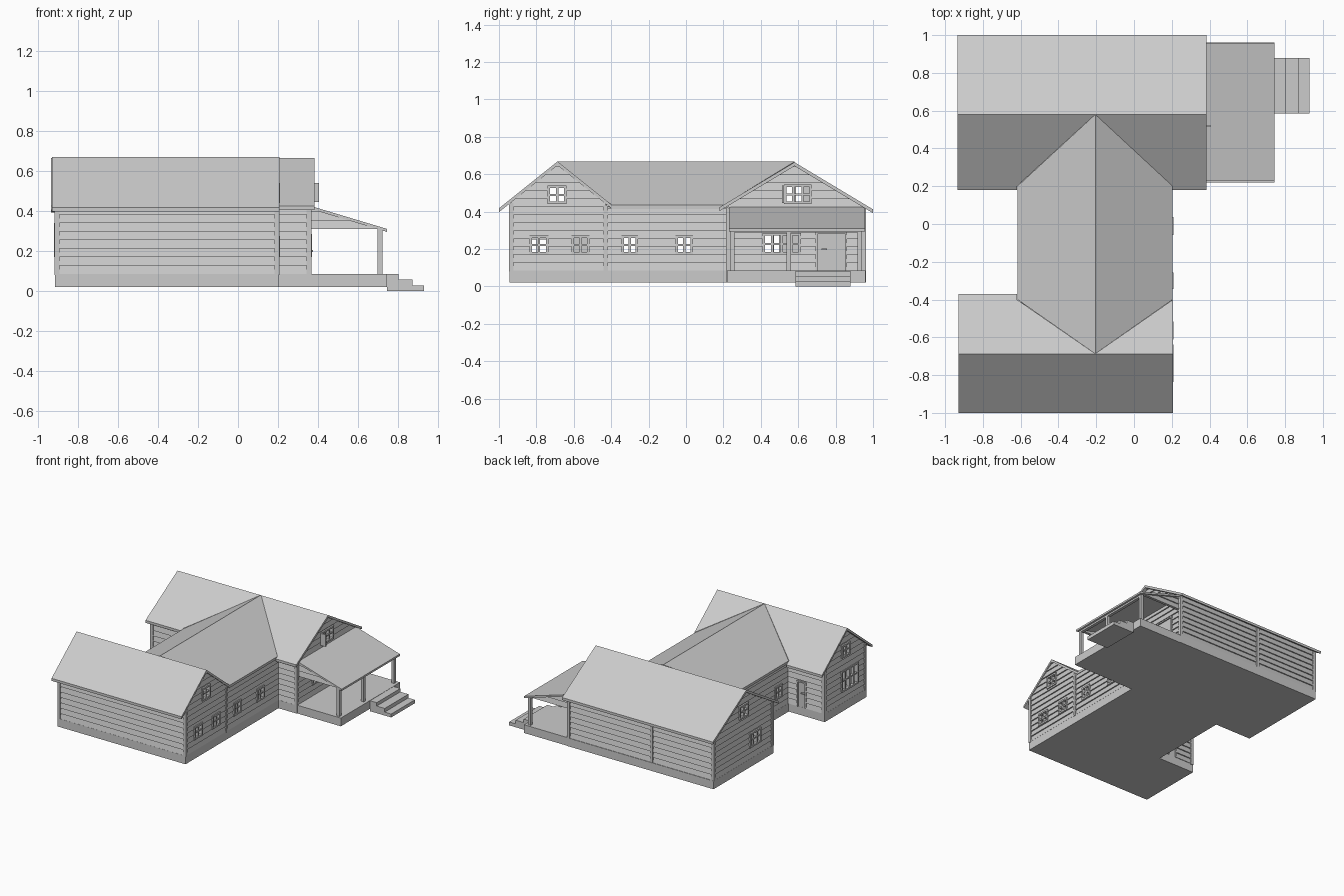
import bpy, bmesh

if "Cube" in bpy.data.objects:
    bpy.data.objects.remove(bpy.data.objects["Cube"])

FLOOR, ROW = 0.085, 0.0425
EAST, WEST = 0.195, -0.905


def new_object(name, bm):
    bmesh.ops.recalc_face_normals(bm, faces=bm.faces)
    mesh = bpy.data.meshes.new(name)
    bm.to_mesh(mesh)
    bm.free()
    ob = bpy.data.objects.new(name, mesh)
    bpy.context.collection.objects.link(ob)
    return ob


def add_prism(bm, a, b):
    """Join two matching rings into a closed solid."""
    va, vb = [bm.verts.new(p) for p in a], [bm.verts.new(p) for p in b]
    bm.faces.new(va)
    bm.faces.new(vb[::-1])
    n = len(va)
    for i in range(n):
        j = (i + 1) % n
        bm.faces.new((va[i], vb[i], vb[j], va[j]))


def add_box(bm, x0, x1, y0, y1, z0, z1):
    ring = [(x0, y0), (x1, y0), (x1, y1), (x0, y1)]
    add_prism(bm, [(x, y, z0) for x, y in ring], [(x, y, z1) for x, y in ring])


def box(name, *d):
    bm = bmesh.new()
    add_box(bm, *d)
    return new_object(name, bm)


def to_world(axis, plane, sign, u, out, z):
    d = plane + sign * out
    return (d, u, z) if axis == 'x' else (u, d, z)


def wall_box(bm, axis, plane, sign, u0, u1, o0, o1, z0, z1):
    a = to_world(axis, plane, sign, u0, o0, z0)
    b = to_world(axis, plane, sign, u1, o1, z1)
    lo, hi = [min(p) for p in zip(a, b)], [max(p) for p in zip(a, b)]
    add_box(bm, lo[0], hi[0], lo[1], hi[1], lo[2], hi[2])


def wall(name, axis, plane, sign, u0, u1, top, gable=None, holes=(), z0=FLOOR):
    """Clapboard wall facing sign*axis; gable = (centre, apex z, slope)."""
    cuts = {z0, top}
    k = 1
    while z0 + k * ROW < top:
        cuts.add(z0 + k * ROW)
        k += 1
    for h in holes:
        cuts |= {h[2], h[3]}
    if gable:
        c, apex, slope = gable
        cuts |= {z for z in (apex - slope * abs(u0 - c), apex - slope * abs(u1 - c)) if z0 < z < top}

    def span(z):
        if not gable:
            return u0, u1
        half = max(apex - z, 0.0005) / slope
        return max(u0, c - half), min(u1, c + half)

    bm = bmesh.new()
    zs = sorted(cuts)
    for za, zb in zip(zs, zs[1:]):
        if zb - za < 1e-4:
            continue
        row = int(((za + zb) / 2 - z0) / ROW)
        oa, ob = [0.009 * (1 - (z - z0 - row * ROW) / ROW) for z in (za, zb)]
        (la, ha), (lb, hb) = span(za), span(zb)
        edges = [(la, lb)]
        for h in sorted(holes):
            if h[2] < (za + zb) / 2 < h[3]:
                edges += [(h[0], h[0]), (h[1], h[1])]
        edges.append((ha, hb))
        for (pa, pb), (qa, qb) in zip(edges[::2], edges[1::2]):
            ring = [(oa, za), (ob, zb), (-0.012, zb), (-0.012, za)]
            add_prism(bm,
                      [to_world(axis, plane, sign, pa if z == za else pb, o, z) for o, z in ring],
                      [to_world(axis, plane, sign, qa if z == za else qb, o, z) for o, z in ring])
    new_object(name, bm)


def window(name, axis, plane, sign, hole, cols=2):
    u0, u1, z0, z1 = hole
    bm = bmesh.new()

    def bar(a, b, c, d, o=0.014):
        wall_box(bm, axis, plane, sign, a, b, -0.014, o, c, d)
    w = 0.013
    bar(u0, u0 + w, z0, z1)
    bar(u1 - w, u1, z0, z1)
    bar(u0, u1, z0, z0 + w)
    bar(u0, u1, z1 - w, z1)
    for i in range(1, cols):
        m = u0 + (u1 - u0) * i / cols
        bar(m - 0.006, m + 0.006, z0, z1, 0.01)
    m = (z0 + z1) / 2
    bar(u0, u1, m - 0.005, m + 0.005, 0.008)
    new_object(name, bm)


def door(name, axis, plane, sign, hole, knob):
    u0, u1, z0, z1 = hole
    bm = bmesh.new()
    w = 0.01
    wall_box(bm, axis, plane, sign, u0 + w, u1 - w, -0.01, 0.004, z0, z1 - w)
    wall_box(bm, axis, plane, sign, u0, u0 + w, -0.014, 0.013, z0, z1)
    wall_box(bm, axis, plane, sign, u1 - w, u1, -0.014, 0.013, z0, z1)
    wall_box(bm, axis, plane, sign, u0, u1, -0.014, 0.013, z1 - w, z1)
    wall_box(bm, axis, plane, sign, knob, knob + 0.03, 0.004, 0.02, 0.195, 0.203)
    new_object(name, bm)


def roof(name, polys, height, t=0.02):
    bm = bmesh.new()
    for poly in polys:
        top = [(x, y, height(x, y)) for x, y in poly]
        add_prism(bm, top, [(x, y, z - t) for x, y, z in top])
    new_object(name, bm)


# Foundations
box("south_foundation", -0.915, 0.203, -0.945, -0.425, 0.02, FLOOR)
box("middle_foundation", -0.6, 0.203, -0.425, 0.215, 0.02, FLOOR)
box("north_foundation", -0.915, 0.365, 0.215, 0.963, 0.02, FLOOR)

# Roofs
RS, RN, RX = -0.687, 0.58, -0.205
roof("south_roof", [
    [(-0.93, -1), (0.207, -1), (0.207, RS), (-0.93, RS)],
    [(-0.93, RS), (RX, RS), (-0.62, -0.40), (-0.62, -0.37), (-0.93, -0.37)],
    [(RX, RS), (0.207, RS), (0.207, -0.40)]],
    lambda x, y: 0.668 - 0.8 * abs(y - RS))
roof("north_roof", [
    [(-0.935, RN), (0.383, RN), (0.383, 1), (-0.935, 1)],
    [(-0.935, RN), (RX, RN), (-0.62, 0.2), (-0.62, 0.18), (-0.935, 0.18)],
    [(RX, RN), (0.383, RN), (0.383, 0.18), (0.205, 0.18), (0.205, 0.2)]],
    lambda x, y: 0.664 - 0.6 * abs(y - RN))
roof("middle_roof", [
    [(RX, RS), (0.205, -0.40), (0.205, 0.2), (RX, RN)],
    [(RX, RS), (-0.617, -0.40), (-0.617, 0.2), (RX, RN)]],
    lambda x, y: 0.667 - 0.565 * abs(x - RX))

# Walls with their openings: (u0, u1, z0, z1)
GS, GN = (RS, 0.65, 0.8), (RN, 0.646, 0.6)
south_east = [(-0.837, -0.735, 0.17, 0.273), (-0.612, -0.515, 0.17, 0.273), (-0.74, -0.638, 0.44, 0.54)]
south_west = [(-0.845, -0.635, 0.17, 0.34), (-0.74, -0.638, 0.44, 0.54)]
middle = [(-0.345, -0.257, 0.17, 0.273), (-0.057, 0.037, 0.17, 0.273)]
north_east = [(0.41, 0.615, 0.17, 0.285), (0.525, 0.672, 0.44, 0.545)]
north_west = [(0.37, 0.51, 0.17, 0.285), (0.525, 0.64, 0.44, 0.545)]
porch_door = (0.692, 0.862, FLOOR, 0.29)
side_door = (-0.755, -0.675, FLOOR, 0.29)
wall("south_east_wall", 'x', EAST, 1, -0.935, -0.43, 0.65, GS, south_east)
wall("south_west_wall", 'x', WEST, -1, -0.935, -0.43, 0.65, GS, south_west)
wall("south_front_wall", 'y', -0.935, -1, WEST, EAST, 0.445)
wall("south_inner_wall", 'y', -0.43, 1, WEST, -0.59, 0.435, None, [side_door])
wall("middle_east_wall", 'x', EAST, 1, -0.43, 0.225, 0.42, None, middle)
wall("middle_west_wall", 'x', -0.59, -1, -0.43, 0.225, 0.43, None, middle)
wall("north_east_wall", 'x', 0.355, 1, 0.225, 0.95, 0.646, GN, north_east + [porch_door])
wall("north_west_wall", 'x', WEST, -1, 0.225, 0.95, 0.646, GN, north_west)
wall("north_back_wall", 'y', 0.95, 1, WEST, 0.355, 0.425)
wall("north_inner_west_wall", 'y', 0.225, -1, WEST, -0.59, 0.43)
wall("north_inner_east_wall", 'y', 0.225, -1, EAST, 0.355, 0.43)

# Windows and doors
for side, plane, sign, holes in (("south_east", EAST, 1, south_east), ("south_west", WEST, -1, south_west),
                                 ("middle_east", EAST, 1, middle), ("middle_west", -0.59, -1, middle),
                                 ("north_east", 0.355, 1, north_east), ("north_west", WEST, -1, north_west)):
    for i, h in enumerate(holes):
        n = 4 if h[1] - h[0] > 0.18 else 3 if h[1] - h[0] > 0.12 else 2
        window(f"{side}_window_{i}", 'x', plane, sign, h, n)
door("porch_door", 'x', 0.355, 1, porch_door, 0.725)
door("side_door", 'y', -0.43, 1, side_door, -0.745)
box("open_attic_sash", 0.36, 0.405, 0.513, 0.525, 0.445, 0.54)

# Corner trim boards
for i, (x, y, top) in enumerate([(EAST, -0.935, 0.445), (WEST, -0.935, 0.445), (WEST, -0.43, 0.435),
                                 (EAST, -0.43, 0.435), (WEST, 0.225, 0.43), (0.355, 0.225, 0.425),
                                 (WEST, 0.95, 0.425), (0.355, 0.95, 0.42), (-0.37, 0.95, 0.425)]):
    box(f"corner_trim_{i}", x - 0.012, x + 0.012, y - 0.012, y + 0.012, FLOOR - 0.005, top)

# Porch
box("porch_floor", 0.365, 0.745, 0.22, 0.96, 0.02, FLOOR)
roof("porch_roof", [[(0.36, 0.23), (0.745, 0.23), (0.745, 0.957), (0.36, 0.957)]],
     lambda x, y: 0.425 - 0.3 * (x - 0.36), 0.015)
for i, y in enumerate((0.248, 0.55, 0.93)):
    box(f"porch_post_{i}", 0.698, 0.722, y - 0.012, y + 0.012, FLOOR, 0.31)
box("porch_beam", 0.698, 0.722, 0.236, 0.942, 0.288, 0.31)
for name, y, s in (("porch_south_siding", 0.243, -1), ("porch_north_siding", 0.937, 1)):
    wall(name, 'y', y, s, 0.36, 0.72, 0.41, (0.36, 0.411, 0.3), (), 0.308)

# Steps
for i, (x0, x1, z) in enumerate([(0.745, 0.803, 0.083), (0.803, 0.873, 0.056), (0.873, 0.93, 0.027)]):
    box(f"step_{i}", x0, x1, 0.585, 0.88, 0, z)
